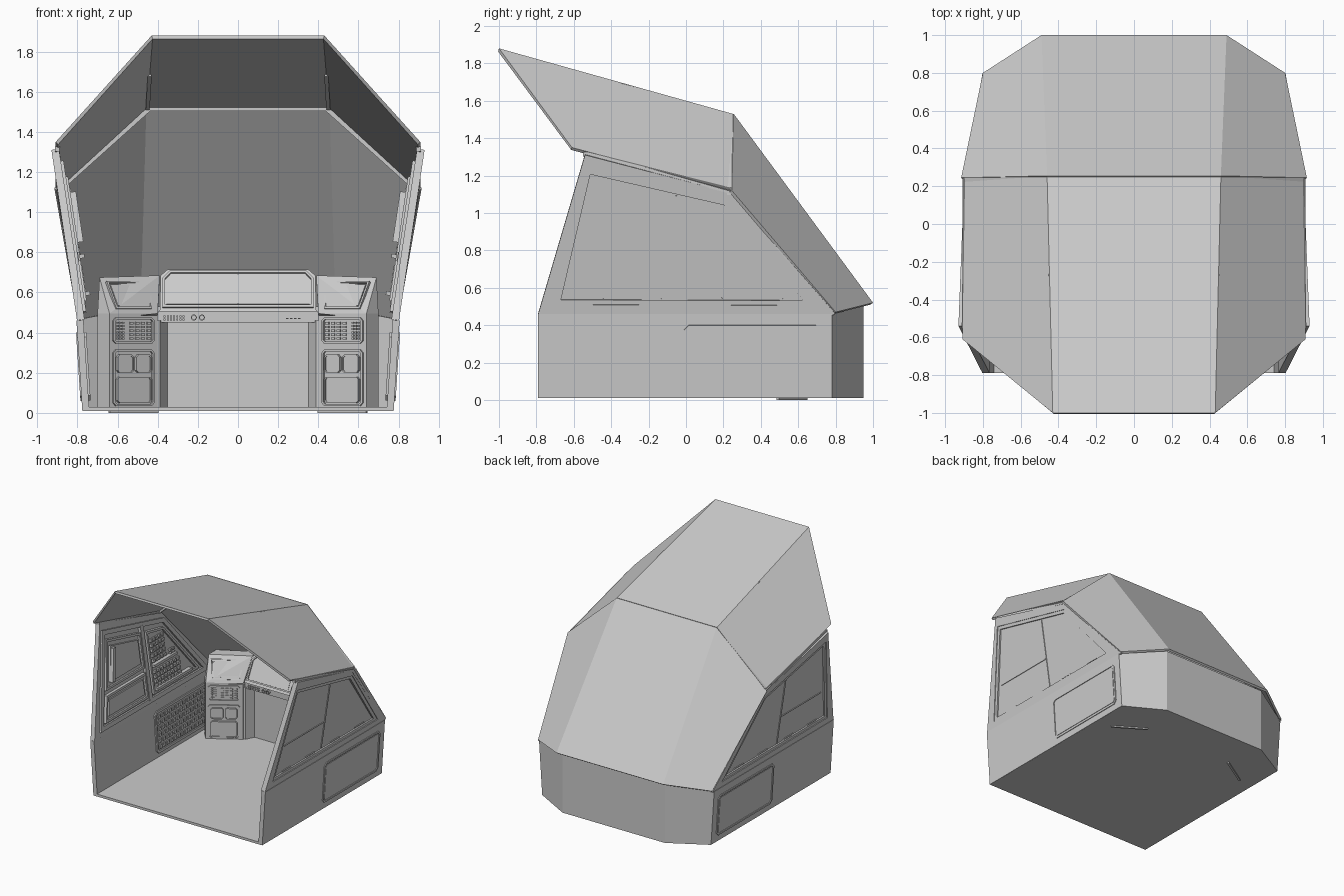
import bpy, bmesh, math
from mathutils import Vector

if "Cube" in bpy.data.objects:
    bpy.data.objects.remove(bpy.data.objects["Cube"])


def finish(name, bm, mirror):
    if mirror:
        dup = bmesh.ops.duplicate(bm, geom=bm.verts[:] + bm.edges[:] + bm.faces[:])["geom"]
        for v in dup:
            if isinstance(v, bmesh.types.BMVert):
                v.co.x = -v.co.x
    bmesh.ops.recalc_face_normals(bm, faces=bm.faces[:])
    me = bpy.data.meshes.new(name)
    bm.to_mesh(me)
    bm.free()
    ob = bpy.data.objects.new(name, me)
    bpy.context.collection.objects.link(ob)
    return ob


class Frame:
    """Working plane: u, v across the surface, n out of it."""
    def __init__(self, o, u, v):
        self.o, self.u, self.v = Vector(o), Vector(u), Vector(v)
        self.n = self.u.cross(self.v).normalized()

    def at(self, u, v, n):
        return self.o + self.u * u + self.v * v + self.n * n


def rect(u0, v0, u1, v1, c=0.0):
    if not c:
        return [(u0, v0), (u1, v0), (u1, v1), (u0, v1)]
    return [(u0 + c, v0), (u1 - c, v0), (u1, v0 + c), (u1, v1 - c),
            (u1 - c, v1), (u0 + c, v1), (u0, v1 - c), (u0, v0 + c)]


def disc(u, v, r, k=16):
    return [(u + r * math.cos(2 * math.pi * i / k), v + r * math.sin(2 * math.pi * i / k)) for i in range(k)]


def inset(poly, d):
    """Move every edge of a counter-clockwise polygon inward by d."""
    out, k = [], len(poly)
    for i in range(k):
        a, b, c = (Vector(poly[j % k]) for j in (i - 1, i, i + 1))
        e, f = (b - a).normalized(), (c - b).normalized()
        m = Vector((-e.y - f.y, e.x + f.x)).normalized()
        out.append(tuple(b + m * d / max(0.3, m.dot(Vector((-e.y, e.x))))))
    return out


def slabs(name, fr, polys, n0, n1, hole=None, mirror=True):
    """Extruded polygons on a frame; hole is an inset width or a matching polygon."""
    bm = bmesh.new()
    for p in polys:
        k = len(p)
        a = [bm.verts.new(fr.at(u, v, n0)) for u, v in p]
        b = [bm.verts.new(fr.at(u, v, n1)) for u, v in p]
        rings = [a, b]
        if hole:
            h = inset(p, hole) if isinstance(hole, float) else hole
            rings += [[bm.verts.new(fr.at(u, v, n)) for u, v in h] for n in (n1, n0)]
            rings.append(a)
        else:
            bm.faces.new(a)
            bm.faces.new(b)
        for r, s in zip(rings, rings[1:]):
            for i in range(k):
                j = (i + 1) % k
                bm.faces.new((r[i], r[j], s[j], s[i]))
    return finish(name, bm, mirror)


def hull(name, pts, mirror=True):
    bm = bmesh.new()
    for p in pts:
        bm.verts.new(p)
    bmesh.ops.convex_hull(bm, input=bm.verts[:])
    bmesh.ops.dissolve_limit(bm, angle_limit=0.01, verts=bm.verts[:], edges=bm.edges[:])
    return finish(name, bm, mirror)


def beam(name, a, b, r, mirror=True):
    s = (-r, r)
    return hull(name, [Vector(p) + Vector((i, j, k)) for p in (a, b) for i in s for j in s for k in s], mirror)


def shell(name, centre, side, t=0.018):
    """Centre panel plus left and right panels, thickened inward."""
    flip = [(-x, y, z) for x, y, z in reversed(side)]
    bm = bmesh.new()
    for f in (centre, side, flip):
        bm.faces.new([bm.verts.new(p) for p in f])
    bmesh.ops.remove_doubles(bm, verts=bm.verts[:], dist=0.001)
    me = bpy.data.meshes.new(name)
    bm.to_mesh(me)
    bm.free()
    ob = bpy.data.objects.new(name, me)
    bpy.context.collection.objects.link(ob)
    m = ob.modifiers.new("thickness", "SOLIDIFY")
    m.thickness, m.offset = t, -1


def grid(u0, v0, u1, v1, nu, nv, fill=0.6):
    du, dv = (u1 - u0) / nu, (v1 - v0) / nv
    return [rect(u0 + i * du, v0 + j * dv, u0 + (i + fill) * du, v0 + (j + fill) * dv)
            for i in range(nu) for j in range(nv)]


# Canopy: roof, windscreen and nose
shell("roof", [(-.46, .25, 1.53), (-.43, -1, 1.88), (.43, -1, 1.88), (.46, .25, 1.53)],
      [(.46, .25, 1.53), (.43, -1, 1.88), (.908, -.61, 1.35), (.908, .25, 1.12)])
shell("windscreen", [(-.49, 1, .52), (-.46, .255, 1.53), (.46, .255, 1.53), (.49, 1, .52)],
      [(.49, 1, .52), (.46, .255, 1.53), (.915, .245, 1.12), (.80, .80, .47)])
shell("nose", [(.47, .95, .01), (-.47, .95, .01), (-.47, .95, .53), (.47, .95, .53)],
      [(.775, .78, .01), (.47, .95, .01), (.47, .95, .53), (.802, .78, .465)])
beam("roof_cross_rib", (-.45, .235, 1.515), (.45, .235, 1.515), .012, False)
beam("roof_corner_rib", (.45, .235, 1.515), (.885, .235, 1.125), .012)
beam("roof_ridge_bracket", (.44, -.36, 1.685), (.45, .22, 1.52), .01)
beam("roof_side_rail", (.90, -.54, 1.315), (.89, .23, 1.12), .012)
beam("windscreen_side_rail", (.89, .23, 1.105), (.79, .78, .465), .010)

# Floor
hull("floor", [(s * x, y, z) for s in (-1, 1) for z in (.01, .03)
               for x, y in ((.77, -.79), (.77, .78), (.47, .95))], False)

# Lower side walls with outer hatch and inner grille
low = Frame((.775, 0, 0), (0, 1, 0), (.03 / .46, 0, 1))
slabs("lower_wall", low, [rect(-.79, .01, .78, .46)], -.035, 0)
hatch = rect(-.01, .06, .72, .40, .025)
slabs("hatch_rim", low, [hatch], 0, .006, .014)
slabs("hatch_plate", low, [inset(hatch, .022)], 0, .004)
slabs("inner_wall_rim", low, [hatch], -.045, -.035, .02)
slabs("inner_wall_grille", low, grid(.03, .09, .70, .38, 14, 6), -.045, -.035)

# Upper side walls: frame, pane and trims
up = Frame((.802, 0, .46), (0, 1, 0), (.15, 0, 1))


def zy(*pts):
    return [(y, z - .46) for y, z in pts]


outline = zy((-.79, .46), (.80, .46), (.23, 1.11), (-.54, 1.31))
window = zy((-.70, .51), (.68, .505), (.23, 1.06), (-.53, 1.235))
slabs("side_frame", up, [outline], -.038, 0, window)
slabs("window_outer_trim", up, [window], -.02, -.006, .025)
slabs("window_pane", up, [window], -.032, -.018)
slabs("window_inner_trim", up, [inset(window, -.012)], -.052, -.036, .035)
slabs("window_outer_lines", up, [zy((-.58, .767), (-.06, .767), (-.06, .773), (-.58, .773)),
      zy((-.055, .54), (-.047, .54), (-.047, 1.09), (-.055, 1.09))]
      + [zy((y, .537), (y + .12, .537), (y + .11, .545), (y - .01, .545)) for y in (-.56, -.25, .08, .40)]
      + [zy((.625, .53), (.635, .53), (.215, 1.04), (.205, 1.04))], -.018, -.012)

# Instrument panels inside the side windows
upper = zy((-.60, .79), (-.09, .79), (-.09, 1.07), (-.52, 1.17))
lower = zy((-.65, .55), (-.09, .55), (-.09, .75), (-.60, .75))
front = zy((-.02, .55), (.57, .55), (.20, 1.01), (-.02, 1.05))
trio = [upper, lower, front]
slabs("side_mullion", up, [zy((-.075, .52), (-.035, .52), (-.035, 1.11), (-.075, 1.12))], -.055, -.032)
slabs("side_panels", up, trio, -.046, -.032)
for nm, p in zip(("upper", "lower", "front"), trio):
    slabs(nm + "_panel_rim", up, [p], -.062, -.046, .018)
slabs("upper_panel_screen", up, [inset(upper, .05)], -.066, -.046)
slabs("lower_panel_screen", up, [inset(lower, .04)], -.058, -.046)
slabs("side_handle", up, [zy((-.54, .84), (-.51, .84), (-.45, 1.09), (-.48, 1.09))], -.09, -.06)
slabs("side_switches", up, grid(.02, .13, .36, .28, 8, 4) + grid(.02, .33, .20, .53, 5, 5)
      + grid(.24, .31, .31, .37, 2, 2), -.066, -.046)
slabs("side_shelves", up, [rect(.0, v, w, v + .02) for v, w in ((.115, .46), (.30, .30))], -.085, -.046)

# Side consoles: pedestal and tilted head
plan = ((.40, .64), (.64, .49), (.70, .56), (.70, .76), (.40, .86))
hull("console_pedestal", [(x, y, z) for x, y in plan for z in (.02, .485)])
hull("console_head", [(x, y, .495) for x, y in plan] + [(x, y, .47) for x, y in plan[1:]]
     + [(.39, .745, .685), (.69, .60, .675), (.69, .70, .675), (.39, .84, .685)])
ped = Frame((.40, .64, 0), (.848, -.53, 0), (0, 0, 1))
slabs("console_kick_strip", ped, [rect(0, 0, .283, .03)], -.01, .006)
vent = rect(.025, .345, .265, .475, .015)
tray = rect(.025, .035, .265, .315, .015)
slabs("console_vent_rim", ped, [vent], 0, .010, .010)
slabs("console_vents", ped, grid(.045, .365, .18, .46, 4, 5) + grid(.20, .365, .25, .46, 3, 6), 0, .007)
slabs("console_tray_rim", ped, [tray], 0, .010, .010)
slabs("console_screens", ped, [rect(.045, .20, .135, .29, .012), rect(.15, .20, .245, .29, .012),
                               rect(.045, .05, .245, .18, .012)], 0, .012)
slabs("console_screen_rims", ped, [rect(.045, .20, .135, .29, .012), rect(.15, .20, .245, .29, .012),
                                   rect(.045, .05, .245, .18, .012)], .012, .018, .007)
head = Frame((.40, .64, .495), (.848, -.53, 0), Vector((.02, .11, .183)).normalized())
slant = [(.035, .025), (.245, .025), (.285, .185), (.025, .185)]
slabs("console_head_rim", head, [slant], -.004, .010, .010)
slabs("console_head_screen", head, [inset(slant, .018)], -.004, .005)

# Centre dashboard
hull("dash_head", [(s * x, y, z) for s in (-1, 1) for x, y, z in (
    (.39, .64, .505), (.39, .86, .50), (.385, .735, .685), (.35, .75, .715),
    (.35, .84, .715), (.385, .85, .685))], False)
hull("dash_strip", [(x, y, z) for x in (-.40, .40) for y in (.66, .86) for z in (.45, .505)], False)
hull("dash_lower_panel", [(x, y, z) for x in (-.40, .40) for y in (.72, .86) for z in (.02, .46)], False)
hull("dash_corner_fillet", [(x, y, z) for x, y in ((.35, .722), (.41, .722), (.41, .64), (.388, .65))
                            for z in (.02, .46)])
dash = Frame((0, .64, .505), (1, 0, 0), Vector((0, .11, .21)).normalized())
screen = [(-.375, .02), (.375, .02), (.375, .185), (.34, .225), (-.34, .225), (-.375, .185)]
slabs("dash_screen_rim", dash, [screen], -.004, .012, .012, False)
slabs("dash_screen", dash, [inset(screen, .02)], -.004, .005, None, False)
slabs("dash_screen_divider", dash, [rect(-.003, .04, .003, .205)], 0, .008, None, False)
strip = Frame((0, .66, 0), (1, 0, 0), (0, 0, 1))
slabs("dash_knobs", strip, [disc(u, .475, .015) for u in (-.22, -.18)], 0, .015, .005, False)
slabs("dash_switches", strip, grid(-.37, .46, -.26, .49, 7, 2) + grid(.24, .468, .32, .476, 4, 1),
      0, .008, None, False)
